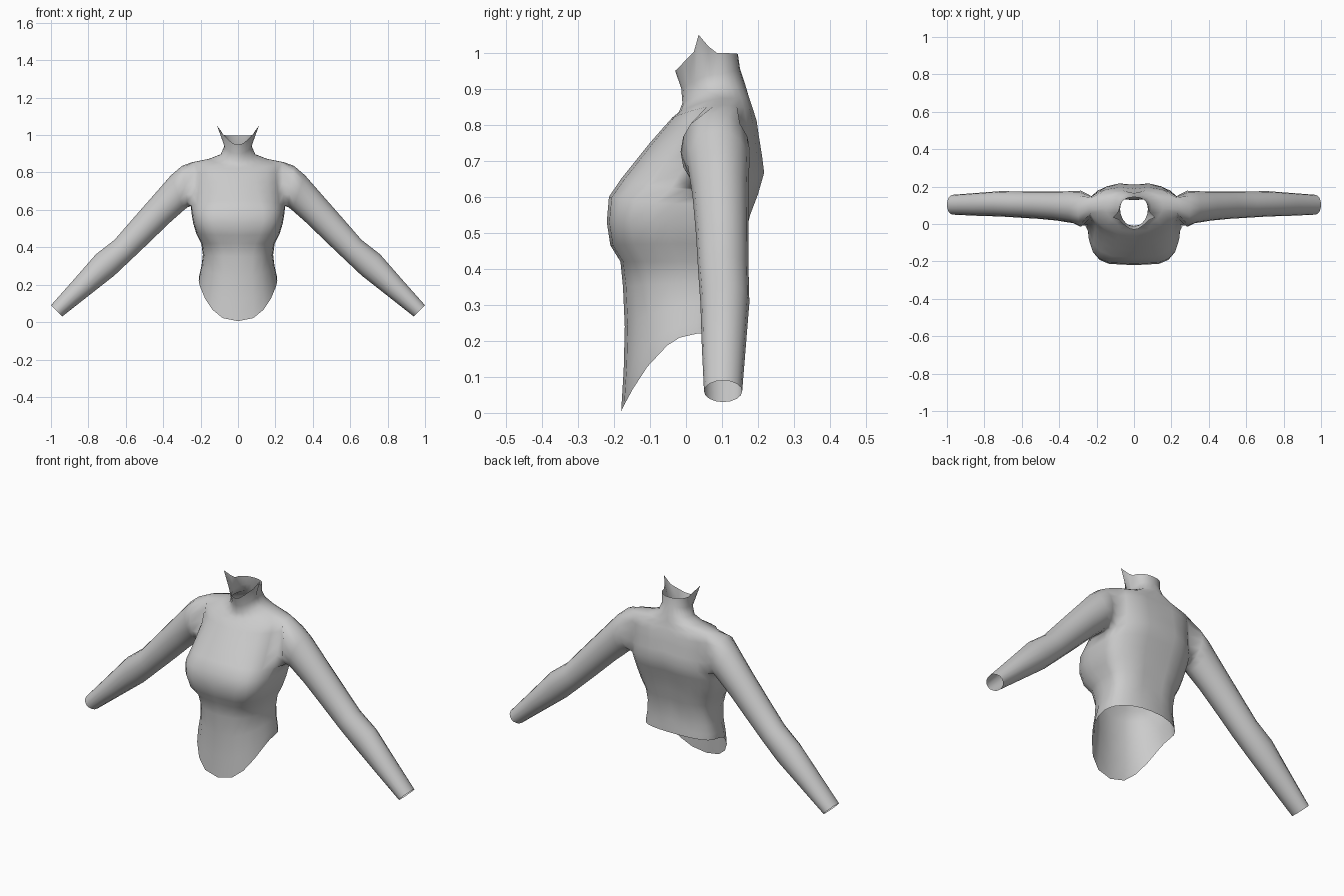
import bpy, bmesh, math
from mathutils import Vector

grey = bpy.data.materials.new("light_grey")
grey.diffuse_color = (0.6, 0.6, 0.6, 1)

# Column angles of a half ring, from front centre round the side to back centre
ANGLES = [math.radians(a) for a in
          (0, 18, 36, 54, 72, 81, 90, 102, 115, 131, 147, 164, 180)]
COL_A, COL_B = 4, 8          # columns bounding the armhole
ROW_A, ROW_B = 8, 12         # rows bounding the armhole

# Torso rings: z front, side, back / half width / y front, side, back / squareness
ROWS = [
    (0.005, 0.22, 0.24, 0.210, -0.180, 0.03, 0.140, 0.80),   # hem
    (0.12, 0.25, 0.27, 0.207, -0.173, 0.03, 0.138, 0.80),
    (0.24, 0.30, 0.31, 0.195, -0.170, 0.04, 0.135, 0.80),
    (0.35, 0.36, 0.37, 0.188, -0.175, 0.05, 0.140, 0.75),    # waist
    (0.42, 0.42, 0.43, 0.196, -0.182, 0.05, 0.152, 0.65),
    (0.465, 0.47, 0.49, 0.222, -0.210, 0.05, 0.168, 0.55),   # underbust
    (0.53, 0.53, 0.55, 0.240, -0.220, 0.06, 0.182, 0.50),
    (0.60, 0.58, 0.61, 0.248, -0.214, 0.07, 0.205, 0.53),    # bust
    (0.65, 0.62, 0.67, 0.252, -0.180, 0.08, 0.222, 0.65),    # armpit
    (0.70, 0.68, 0.72, 0.250, -0.140, 0.09, 0.215, 0.75),
    (0.75, 0.74, 0.77, 0.248, -0.100, 0.10, 0.206, 0.85),
    (0.79, 0.80, 0.81, 0.250, -0.065, 0.10, 0.200, 0.95),
    (0.82, 0.855, 0.84, 0.245, -0.038, 0.10, 0.190, 1.00),   # shoulder top
    (0.835, 0.873, 0.875, 0.155, -0.020, 0.10, 0.178, 1.00),
    (0.86, 0.897, 0.91, 0.092, -0.010, 0.09, 0.165, 1.00),   # neck base
    (0.90, 0.94, 0.955, 0.074, -0.013, 0.08, 0.150, 1.00),
    (0.95, 1.00, 0.997, 0.078, -0.030, 0.08, 0.144, 1.00),   # collar edge
]

# Arm rings: top x, z / bottom x, z / y front, back
ARM = [
    (0.300, 0.835, 0.268, 0.615, -0.015, 0.178),
    (0.358, 0.785, 0.290, 0.598, 0.004, 0.176),
    (0.450, 0.680, 0.370, 0.527, 0.018, 0.173),
    (0.560, 0.555, 0.470, 0.430, 0.028, 0.173),
    (0.660, 0.440, 0.570, 0.335, 0.034, 0.174),
    (0.760, 0.362, 0.660, 0.250, 0.040, 0.176),              # elbow
    (0.880, 0.225, 0.800, 0.140, 0.044, 0.166),
    (1.000, 0.090, 0.940, 0.030, 0.050, 0.156),              # cuff
]


def ring_point(row, t):
    zf, zs, zb, w, yf, ys, yb, e = row
    front = math.cos(t) > 0
    c, s = abs(math.cos(t)), abs(math.sin(t))
    e = e if front else 0.9
    y_end, z_end = (yf, zf) if front else (yb, zb)
    x = w * s ** e if s > 1e-6 else 0.0
    return Vector((x, ys + (y_end - ys) * c ** e, zs + (z_end - zs) * c ** 1.6))


bm = bmesh.new()
grid = [[bm.verts.new(ring_point(r, t)) for t in ANGLES] for r in ROWS]

# Spine groove
for r in range(3, 14):
    grid[r][-1].co.y -= 0.012

# Pointed collar tips
top = grid[-1]
top[2].co = (0.048, -0.008, 0.972)
top[3].co = (0.080, 0.022, 1.003)
top[4].co = (0.112, 0.035, 1.050)
top[5].co = (0.088, 0.062, 1.018)
top[6].co = (0.078, 0.085, 1.000)

# Torso skin, leaving the armhole open
for r in range(len(ROWS) - 1):
    for c in range(len(ANGLES) - 1):
        if ROW_A <= r < ROW_B and COL_A <= c < COL_B:
            continue
        bm.faces.new((grid[r][c], grid[r][c + 1], grid[r + 1][c + 1], grid[r + 1][c]))

# Armhole edge: along the bottom, up the back, along the top, down the front
loop = ([grid[ROW_A][c] for c in range(COL_A, COL_B)] +
        [grid[r][COL_B] for r in range(ROW_A, ROW_B)] +
        [grid[ROW_B][c] for c in range(COL_B, COL_A, -1)] +
        [grid[r][COL_A] for r in range(ROW_B, ROW_A, -1)])
n = len(loop)

# Sleeve joined to the armhole
for tx, tz, bx, bz, y0, y1 in ARM:
    mid = Vector(((tx + bx) / 2, (y0 + y1) / 2, (tz + bz) / 2))
    up = Vector(((tx - bx) / 2, 0, (tz - bz) / 2))
    back = Vector((0, (y1 - y0) / 2, 0))
    new = []
    for j in range(n):
        a = math.radians(225) - math.tau * j / n
        new.append(bm.verts.new(mid + up * math.cos(a) + back * math.sin(a)))
    for j in range(n):
        k = (j + 1) % n
        bm.faces.new((loop[j], loop[k], new[k], new[j]))
    loop = new

bm.verts.index_update()
for v in [v for v in bm.verts if not v.link_faces]:
    bm.verts.remove(v)           # unused points inside the armhole
for f in bm.faces:
    f.smooth = True

mesh = bpy.data.meshes.new("long_sleeved_top")
bm.to_mesh(mesh)
bm.free()
mesh.materials.append(grey)
shirt = bpy.data.objects.new("long_sleeved_top", mesh)
bpy.context.collection.objects.link(shirt)

# Left half from the right half
mirror = shirt.modifiers.new("mirror", 'MIRROR')
mirror.use_axis[0] = True
mirror.merge_threshold = 0.001
